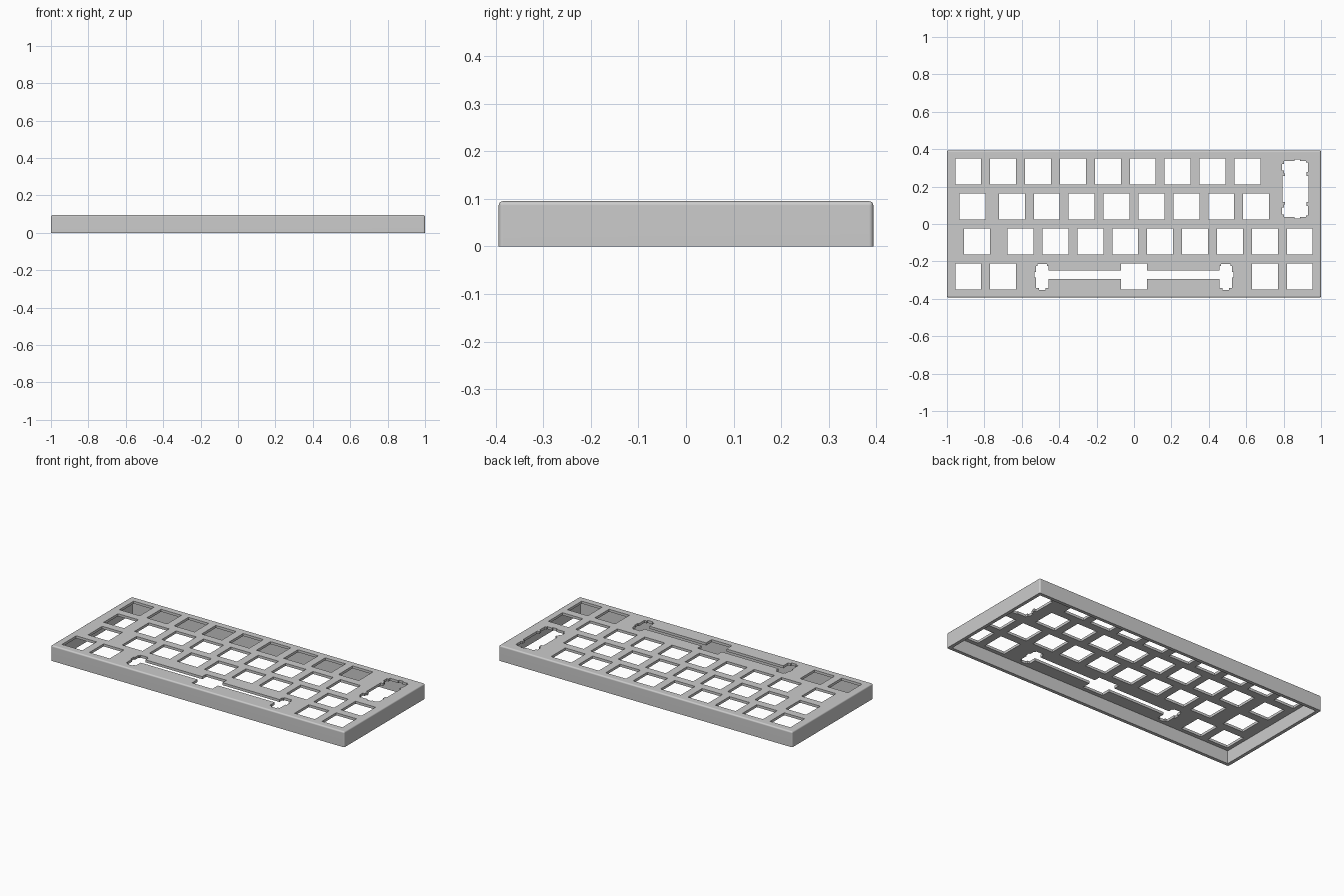
import bpy, bmesh, math
from mathutils import Matrix, Vector

if "Cube" in bpy.data.objects:
    bpy.data.objects.remove(bpy.data.objects["Cube"], do_unlink=True)

U = 0.1866                 # key pitch
WALL, PLATE, HEIGHT = 0.0204, 0.0155, 0.095
HOLE = 0.1385              # switch cutout side
INNER = Vector((10.5 * U, 4 * U))

grey = bpy.data.materials.new("case grey")
grey.use_nodes = True
COLOUR = (0.6, 0.6, 0.6, 1)
grey.diffuse_color = COLOUR
grey.node_tree.nodes["Principled BSDF"].inputs["Base Color"].default_value = COLOUR


def box(bm, x0, x1, y0, y1, z0, z1, turn=Matrix()):
    """Add a box given by its limits, optionally transformed."""
    size = Matrix.Diagonal((x1 - x0, y1 - y0, z1 - z0, 1))
    centre = Matrix.Translation(((x0 + x1) / 2, (y0 + y1) / 2, (z0 + z1) / 2))
    bmesh.ops.create_cube(bm, size=1, matrix=turn @ centre @ size)


def make_object(name, bm):
    mesh = bpy.data.meshes.new(name)
    bm.to_mesh(mesh)
    bm.free()
    obj = bpy.data.objects.new(name, mesh)
    bpy.context.collection.objects.link(obj)
    return obj


def cut_through(bm, x0, x1, y0, y1, turn=Matrix()):
    box(bm, x0, x1, y0, y1, 0.04, 0.2, turn)


def stabilised_hole(bm, place, reach, bar_low, bar_high):
    """Switch hole with a stabiliser slot on either side, joined by a bar."""
    h = HOLE / 2
    cut_through(bm, -h, h, -h, h, place)
    cut_through(bm, -reach, reach, bar_low, bar_high, place)
    for side in (-1, 1):
        turn = place @ Matrix.Translation((side * reach, 0, 0))
        cut_through(bm, -0.033, 0.033, -0.062, 0.056, turn)
        cut_through(bm, -0.025, 0.025, 0, 0.066, turn)
        cut_through(bm, -0.018, 0.018, -0.073, 0, turn)
        ends = sorted((0, side * 0.041))
        cut_through(bm, *ends, -0.006, 0.024, turn)


# Case body with softly rounded top and corner edges
bm = bmesh.new()
hx, hy = INNER / 2 + Vector((WALL, WALL))
box(bm, -hx, hx, -hy, hy, 0, HEIGHT)
edges = [e for e in bm.edges if max(v.co.z for v in e.verts) > 0.01]
bmesh.ops.bevel(bm, geom=edges, offset=0.009, segments=4, profile=0.5,
                affect='EDGES')
case = make_object("keyboard_case", bm)
case.data.materials.append(grey)

# Hollow underside
bm = bmesh.new()
ix, iy = INNER / 2
box(bm, -ix, ix, -iy, iy, -0.1, HEIGHT - PLATE)
cavity = make_object("cavity_cutter", bm)

# Switch holes, key centres counted in key widths from the left
rows = [
    [0.5 + i for i in range(9)],
    [0.625] + [1.75 + i for i in range(8)],
    [0.75] + [2 + i for i in range(9)],
    [0.5, 1.5, 9, 10],
]
bm = bmesh.new()
h = HOLE / 2
for r, row in enumerate(rows):
    y = (1.5 - r) * U
    for k in row:
        x = k * U - ix
        cut_through(bm, x - h, x + h, y - h, y + h)

# Long bar key and upright tall key
stabilised_hole(bm, Matrix.Translation((0, -1.5 * U, 0)), 0.49, -0.015, 0.031)
upright = Matrix.Translation((9.875 * U - ix, U, 0)) @ Matrix.Rotation(-math.pi / 2, 4, 'Z')
stabilised_hole(bm, upright, 0.1166, -0.055, 0.058)
holes = make_object("hole_cutter", bm)

# Apply the cuts and drop the cutters
for cutter in (cavity, holes):
    cutter.hide_render = True
    mod = case.modifiers.new(cutter.name, 'BOOLEAN')
    mod.operation = 'DIFFERENCE'
    mod.solver = 'EXACT'
    mod.use_self = True
    mod.object = cutter
graph = bpy.context.evaluated_depsgraph_get()
finished = bpy.data.meshes.new_from_object(case.evaluated_get(graph))
case.modifiers.clear()
case.data = finished
for cutter in (cavity, holes):
    bpy.data.objects.remove(cutter, do_unlink=True)

# Smooth the rounded edges, keep the flat faces flat
bpy.ops.object.select_all(action='DESELECT')
case.select_set(True)
bpy.context.view_layer.objects.active = case
bpy.ops.object.shade_smooth_by_angle(angle=math.radians(30))
case.modifiers.new("flat_faces", 'WEIGHTED_NORMAL').keep_sharp = True
